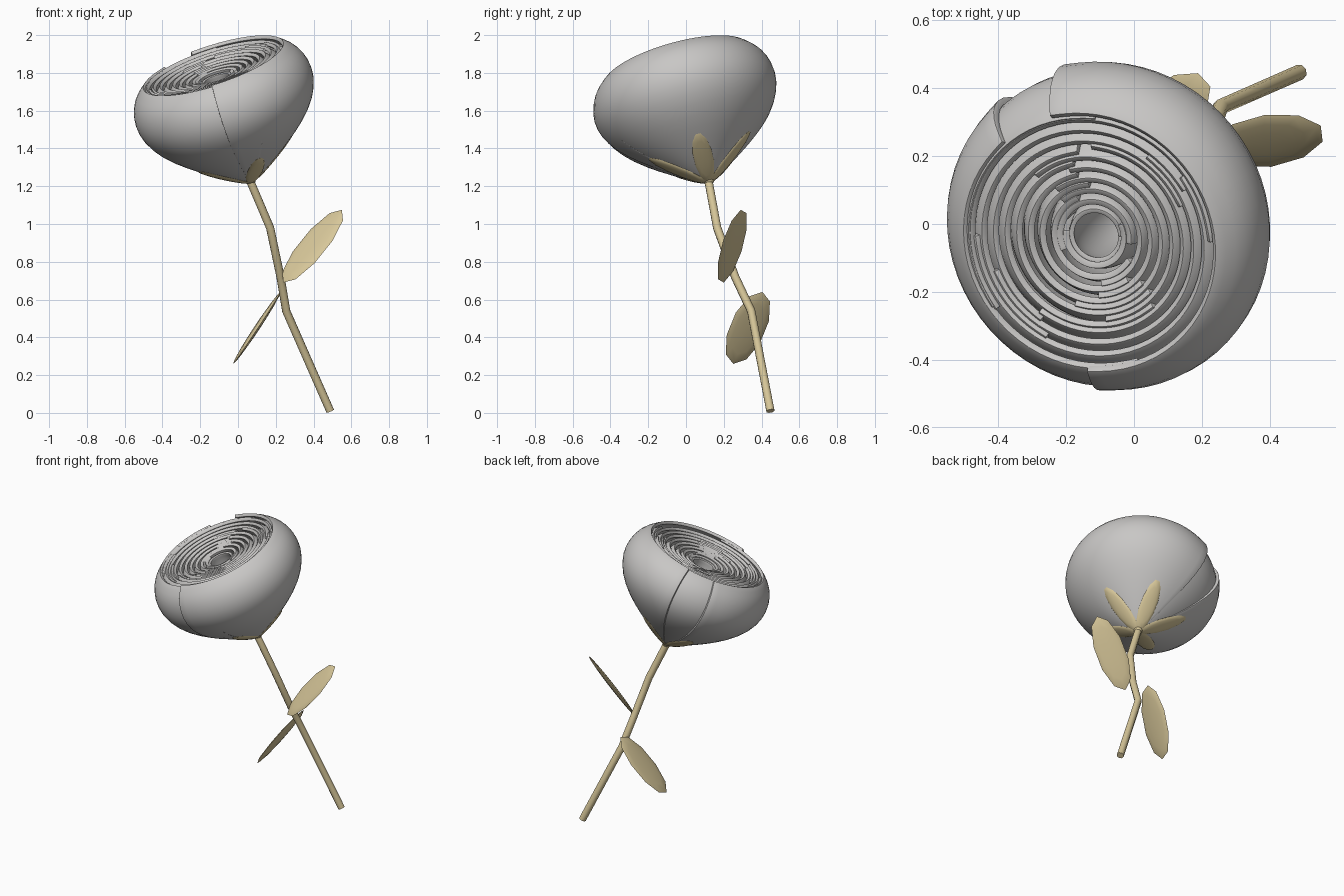
import bpy, bmesh, random
from math import radians, sin, cos, pi
from mathutils import Vector, Matrix

random.seed(4)
cube = bpy.data.objects.get("Cube")
if cube:
    bpy.data.objects.remove(cube, do_unlink=True)


def material(name, color):
    m = bpy.data.materials.new(name)
    m.use_nodes = True
    m.diffuse_color = color
    m.node_tree.nodes["Principled BSDF"].inputs["Base Color"].default_value = color
    return m


GREY = material("petal grey", (0.58, 0.57, 0.56, 1))
TAN = material("stem tan", (0.68, 0.57, 0.32, 1))
parts = []


def add(name, data, mat):
    ob = bpy.data.objects.new(name, data)
    bpy.context.collection.objects.link(ob)
    data.materials.append(mat)
    parts.append(ob)
    return ob


def mesh_from(name, bm, mat):
    me = bpy.data.meshes.new(name)
    bm.to_mesh(me)
    bm.free()
    return add(name, me, mat)


# Flower head frame: tilted axis rising from the top of the stem
BASE = Vector((0.065, 0.12, 1.23))
AXIS = Vector((-0.30, -0.26, 0.917)).normalized()
HEAD = Matrix.Translation(BASE) @ Vector((0, 0, 1)).rotation_difference(AXIS).to_matrix().to_4x4()

# Petal side profile: radius and height along the axis
PROFILE = [(0.02, 0), (0.10, 0.045), (0.21, 0.12), (0.33, 0.21), (0.43, 0.305),
           (0.487, 0.40), (0.502, 0.485), (0.485, 0.565), (0.45, 0.62), (0.40, 0.66)]
RIM, TOP = PROFILE[-1]


def petal(name, start, end, rim, top, thick):
    """Curved shell swept around the head axis between two angles."""
    bm = bmesh.new()
    n = max(4, round((end - start) / 11))
    rows = []
    for i in range(n + 1):
        a = radians(start + (end - start) * i / n)
        row = []
        for r, h in PROFILE:
            rr = max(0.01, r * rim / RIM - thick / 2)
            row.append(bm.verts.new(HEAD @ Vector((rr * cos(a), rr * sin(a), h * top / TOP))))
        rows.append(row)
    for p, q in zip(rows, rows[1:]):
        for j in range(len(PROFILE) - 1):
            bm.faces.new((p[j], q[j], q[j + 1], p[j + 1]))
    ob = mesh_from(name, bm, GREY)
    smooth = ob.modifiers.new("smooth", 'SUBSURF')
    smooth.levels, smooth.boundary_smooth = 1, 'PRESERVE_CORNERS'
    shell = ob.modifiers.new("thickness", 'SOLIDIFY')
    shell.thickness, shell.offset = thick, 0
    edge = ob.modifiers.new("soft edge", 'BEVEL')
    edge.width, edge.segments, edge.limit_method = thick * 0.25, 2, 'ANGLE'
    edge.angle_limit = radians(50)


# Large outer petals
petal("outer_petal_right", -93, 105, 0.40, 0.66, 0.02)
petal("outer_petal_left", 131, 290, 0.394, 0.65, 0.02)
petal("outer_petal_back", 85, 215, 0.38, 0.645, 0.02)

# Spiral of inner petals, dipping towards the middle
COUNT = 17
for i in range(COUNT):
    t = i / (COUNT - 1)
    start = 20 + i * 188 + random.uniform(-35, 35)
    petal(f"inner_petal_{i + 1}", start, start + 215, 0.375 - 0.277 * t, 0.643 - 0.043 * t, 0.019)
petal("heart_petal", 0, 360, 0.082, 0.59, 0.014)


def leaf(name, base, tip, side, width, thick, segments):
    """Flattened lens with a blunt outline, from base to tip."""
    length = tip - base
    x = length.normalized()
    y = (side - x * side.dot(x)).normalized()
    frame = Matrix((x, y, x.cross(y))).transposed().to_4x4()
    bm = bmesh.new()
    bmesh.ops.create_uvsphere(bm, u_segments=segments, v_segments=8, radius=0.5)
    bm.transform(Matrix.Translation((base + tip) / 2) @ frame
                 @ Matrix.Diagonal((length.length, width, thick, 1))
                 @ Matrix.Rotation(pi / segments, 4, 'Z'))
    mesh_from(name, bm, TAN)


# Five sepals hugging the underside of the head
for i in range(5):
    turn = HEAD @ Matrix.Rotation(radians(72 * i), 4, 'Z')
    leaf(f"sepal_{i + 1}", turn @ Vector((0.01, 0, -0.012)), turn @ Vector((0.295, 0, 0.178)),
         turn.to_3x3() @ Vector((0, 1, 0)), 0.105, 0.026, 12)

# Two stem leaves
leaf("upper_leaf", Vector((0.24, 0.20, 0.69)), Vector((0.55, 0.29, 1.075)),
     Vector((0.55, -0.7, -0.43)), 0.19, 0.028, 10)
leaf("lower_leaf", Vector((0.225, 0.405, 0.64)), Vector((-0.025, 0.25, 0.26)),
     Vector((0, 1, 0.08)), 0.195, 0.028, 10)

# Bent stem
curve = bpy.data.curves.new("stem", 'CURVE')
curve.dimensions = '3D'
curve.bevel_depth, curve.bevel_resolution, curve.use_fill_caps = 0.023, 2, True
path = [(0.055, 0.115, 1.25), (0.17, 0.165, 0.98), (0.225, 0.26, 0.72),
        (0.255, 0.345, 0.54), (0.488, 0.447, 0.01)]
line = curve.splines.new('POLY')
line.points.add(len(path) - 1)
for point, co in zip(line.points, path):
    point.co = (*co, 1)
add("stem", curve, TAN)

# Small knob joining stem and head
knob = bmesh.new()
bmesh.ops.create_uvsphere(knob, u_segments=10, v_segments=8, radius=0.03)
bmesh.ops.translate(knob, verts=knob.verts, vec=BASE + Vector((0, 0, 0.005)))
mesh_from("stem_knob", knob, TAN)

# Apply modifiers and shade smoothly
bpy.ops.object.select_all(action='DESELECT')
for ob in parts:
    ob.select_set(True)
bpy.context.view_layer.objects.active = parts[0]
bpy.ops.object.convert(target='MESH')
bpy.ops.object.shade_smooth_by_angle(angle=radians(50))
